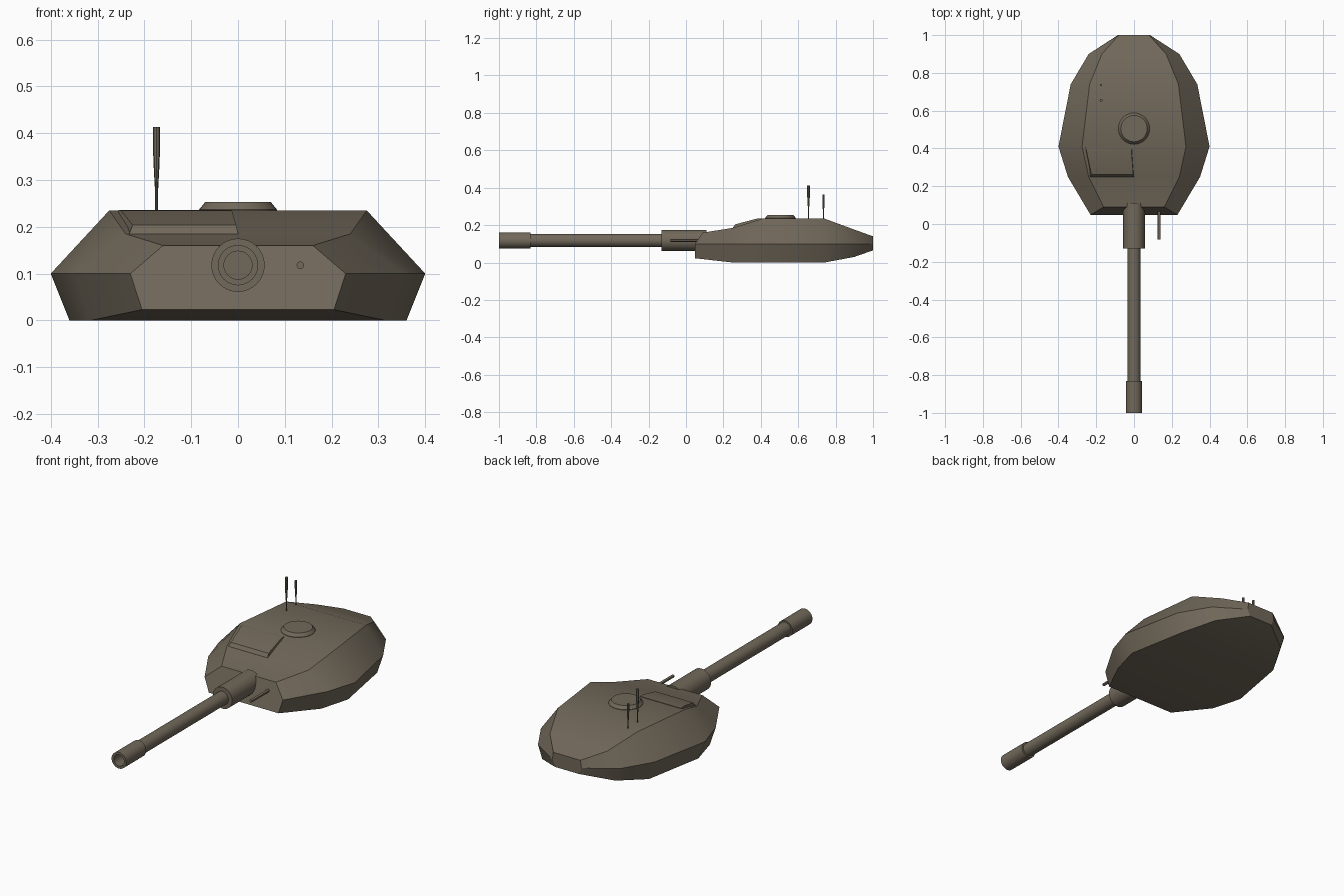
import bpy, bmesh, math
from mathutils import Vector

if "Cube" in bpy.data.objects:
    bpy.data.objects.remove(bpy.data.objects["Cube"])

paint = bpy.data.materials.new("drab brown")
paint.diffuse_color = (0.165, 0.139, 0.102, 1)
paint.use_nodes = True
paint.node_tree.nodes["Principled BSDF"].inputs["Base Color"].default_value = paint.diffuse_color


def finish(name, bm, angle=30):
    bmesh.ops.recalc_face_normals(bm, faces=bm.faces)
    me = bpy.data.meshes.new(name)
    bm.to_mesh(me)
    bm.free()
    ob = bpy.data.objects.new(name, me)
    bpy.context.collection.objects.link(ob)
    me.materials.append(paint)
    bpy.ops.object.select_all(action='DESELECT')
    ob.select_set(True)
    bpy.context.view_layer.objects.active = ob
    bpy.ops.object.shade_smooth_by_angle(angle=math.radians(angle))
    return ob


def loft(name, rings, angle=30):
    """Skin closed rings of equal length and cap both ends."""
    bm = bmesh.new()
    vs = [[bm.verts.new(p) for p in r] for r in rings]
    n = len(vs[0])
    for a, b in zip(vs, vs[1:]):
        for i in range(n):
            j = (i + 1) % n
            bm.faces.new((a[i], a[j], b[j], b[i]))
    bm.faces.new(vs[0])
    bm.faces.new(vs[-1])
    return finish(name, bm, angle)


def lathe(name, profile, origin, axis, sides):
    """Profile of (distance along axis, radius) turned about y or z."""
    rings = []
    for d, r in profile:
        ring = []
        for k in range(sides):
            t = 2 * math.pi * k / sides
            c, s = r * math.cos(t), r * math.sin(t)
            p = (c, d, s) if axis == 'y' else (c, s, d)
            ring.append(Vector(origin) + Vector(p))
        rings.append(ring)
    return loft(name, rings)


# Turret shell: (half width, y, z) at roof edge, waist and floor edge
sections = [
    ((0.16, 0.09, 0.16), (0.23, 0.048, 0.10), (0.205, 0.048, 0.023)),
    ((0.24, 0.25, 0.185), (0.35, 0.25, 0.10), (0.315, 0.25, 0.0)),
    ((0.275, 0.41, 0.235), (0.40, 0.41, 0.10), (0.36, 0.41, 0.0)),
    ((0.235, 0.74, 0.235), (0.335, 0.74, 0.10), (0.30, 0.74, 0.0)),
    ((0.17, 0.90, 0.176), (0.24, 0.90, 0.10), (0.215, 0.90, 0.03)),
    ((0.08, 1.0, 0.14), (0.085, 1.0, 0.10), (0.07, 1.0, 0.065)),
]
loft("turret_shell", [list(s) + [(-x, y, z) for x, y, z in reversed(s)]
                      for s in sections])

# Raised wedge housing on the roof, front edge to rear edge
loft("roof_housing", [
    [(-0.235, 0.25, 0.17), (0, 0.25, 0.17), (0, 0.25, 0.186), (-0.232, 0.25, 0.186)],
    [(-0.24, 0.262, 0.17), (0, 0.262, 0.17), (-0.004, 0.262, 0.204), (-0.225, 0.262, 0.204)],
    [(-0.26, 0.38, 0.19), (0, 0.38, 0.19), (-0.013, 0.38, 0.235), (-0.25, 0.38, 0.235)],
    [(-0.265, 0.405, 0.20), (0, 0.405, 0.20), (-0.014, 0.405, 0.236), (-0.255, 0.405, 0.236)],
], 20)

# Commander cupola
lathe("cupola", [(0.225, 0.083), (0.237, 0.083), (0.253, 0.07)], (0, 0.505, 0), 'z', 32)

# Gun: mantlet sleeve, barrel and hollow muzzle
gun = (0, 0, 0.118)
lathe("mantlet", [(-0.13, 0.057), (0.11, 0.057)], gun, 'y', 32)
lathe("barrel", [(-0.84, 0.035), (-0.10, 0.035)], gun, 'y', 32)
lathe("muzzle", [(-0.90, 0.03), (-1.0, 0.03), (-1.0, 0.043), (-0.832, 0.043)], gun, 'y', 32)

# Coaxial machine gun
lathe("coaxial_gun", [(-0.082, 0.008), (0.08, 0.008)], (0.133, 0, 0.118), 'y', 12)

# Antennas: thin stem flaring into a thicker mast
for i, (y, top, r) in enumerate([(0.655, 0.413, 0.0075), (0.735, 0.365, 0.006)]):
    h = top - 0.235
    lathe(f"antenna_{i + 1}", [(0.22, 0.003), (0.235 + h * 0.28, 0.003),
                              (0.235 + h * 0.7, r), (top, r)], (-0.174, y, 0), 'z', 8)
